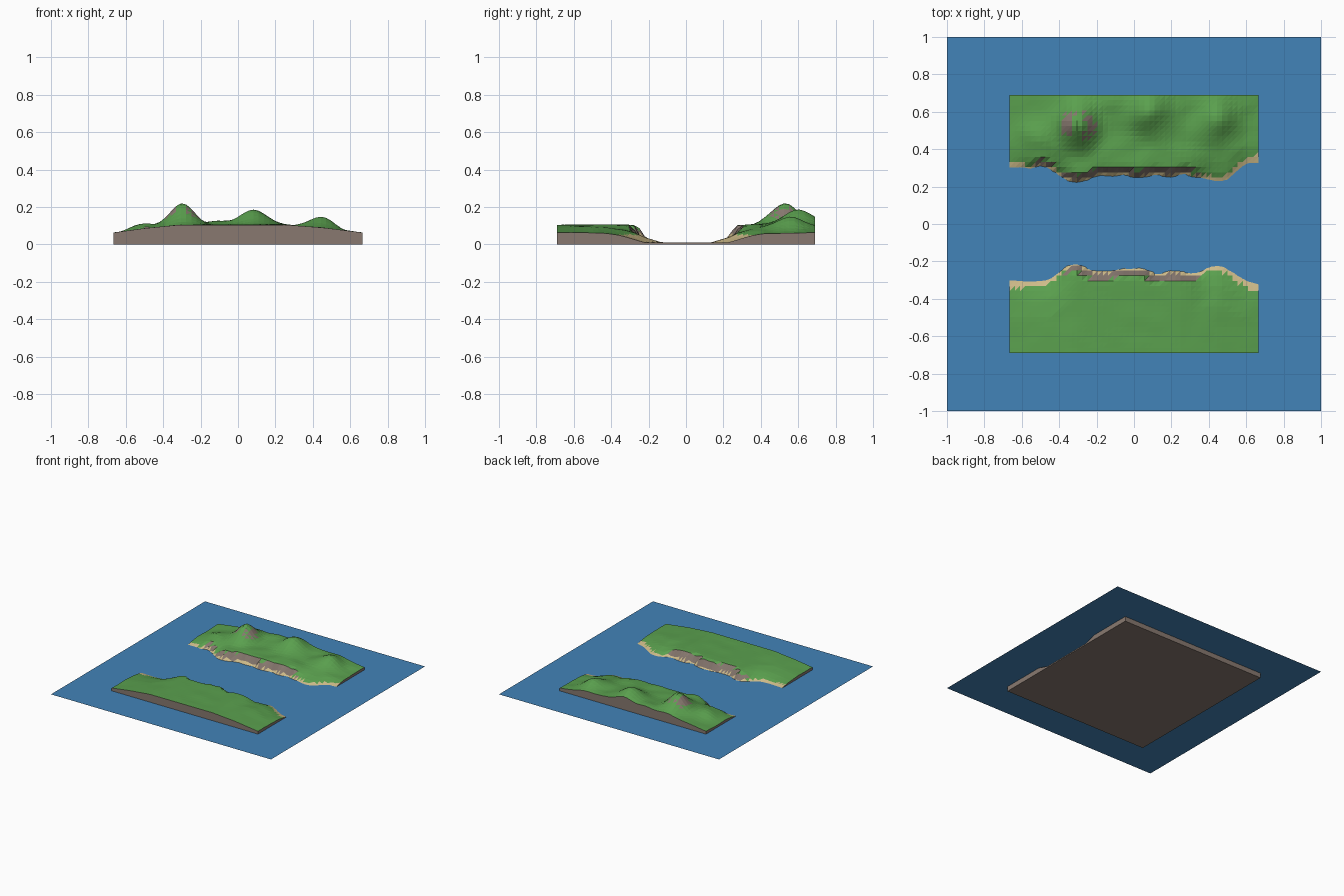
import bpy, bmesh, math
from mathutils import Vector, noise

if "Cube" in bpy.data.objects:
    bpy.data.objects.remove(bpy.data.objects["Cube"])

WATER_Z, BED_Z = 0.04, 0.01
HX, HY, NX, NY = 0.665, 0.69, 48, 50


def lin(c):
    return tuple((v / 12.92 if v < 0.04045 else ((v + 0.055) / 1.055) ** 2.4) for v in c) + (1.0,)


def material(name, r, g, b):
    m = bpy.data.materials.new(name)
    m.diffuse_color = lin((r / 255, g / 255, b / 255))
    m.use_nodes = True
    m.node_tree.nodes["Principled BSDF"].inputs["Base Color"].default_value = m.diffuse_color
    return m


grass = material("grass green", 90, 160, 78)
rock = material("rock brown", 136, 121, 112)
sand = material("beach sand", 206, 187, 137)
water = material("water blue", 66, 131, 184)


def lerp(pts, x):
    """Piecewise linear curve through (x, value) points."""
    if x <= pts[0][0]:
        return pts[0][1]
    for (x0, v0), (x1, v1) in zip(pts, pts[1:]):
        if x <= x1:
            return v0 + (v1 - v0) * (x - x0) / (x1 - x0)
    return pts[-1][1]


def smooth(a, b, x):
    t = min(max((x - a) / (b - a), 0), 1)
    return t * t * (3 - 2 * t)


# distance of the two shorelines from the channel centre
NORTH = [(-.667, .30), (-.6, .305), (-.55, .295), (-.5, .31), (-.45, .30), (-.4, .265), (-.35, .235),
         (-.31, .22), (-.28, .235), (-.17, .262), (-.05, .26), (0, .248), (.05, .25), (.12, .265),
         (.2, .25), (.27, .267), (.35, .25), (.46, .23), (.5, .24), (.55, .285), (.6, .325), (.667, .325)]
SOUTH = [(-.667, .30), (-.55, .31), (-.45, .30), (-.4, .26), (-.35, .22), (-.31, .21), (-.25, .24),
         (-.15, .26), (-.05, .24), (.05, .245), (.12, .27), (.2, .25), (.28, .268), (.35, .26),
         (.4, .233), (.46, .225), (.5, .245), (.6, .305), (.667, .322)]
# height of the land along the channel
PLATEAU = [(-.667, .063), (-.5, .086), (-.32, .104), (.25, .105), (.45, .09), (.667, .063)]
# bank cross-sections: -1 is the channel bed, 0 the waterline, 1 the plateau
CLIFF = [(-.05, -1), (0, 0), (.012, .15), (.038, .95), (.06, 1)]
BEACH = [(-.10, -1), (0, 0), (.04, .42), (.1, .75), (.2, 1)]
# hills: x, y, height, spread in x, spread in y
HILLS = [(-.30, .53, .115, .085, .11), (.08, .60, .083, .095, .11), (.44, .56, .058, .085, .10),
         (-.52, .47, .018, .10, .08), (-.11, .66, .02, .08, .09)]


def height(x, y):
    north = y > 0
    d = abs(y) - lerp(NORTH if north else SOUTH, x)
    cliff = 1 - smooth(.28, .42, abs(x))
    plateau = lerp(PLATEAU, x)
    if north:
        knoll = math.exp(-((x + .50) / .09) ** 2)
        cliff = max(cliff, .9 * knoll)
        plateau += .012 * knoll * math.exp(-((y - .38) / .08) ** 2)
    d += .012 * cliff * noise.noise(Vector((x * 14, y * 5, 3.1)))
    p = cliff * lerp(CLIFF, d) + (1 - cliff) * lerp(BEACH, d)
    if p < 0:
        return WATER_Z + p * (WATER_Z - BED_Z)
    z = WATER_Z + p * (plateau - WATER_Z)
    inland = smooth(.03, .15, d)
    if north:
        for hx, hy, h, sx, sy in HILLS:
            z += inland * h * math.exp(-((x - hx) / sx) ** 2 - ((y - hy) / sy) ** 2)
    rough = .010 if north else .003
    return z + inland * rough * noise.noise(Vector((x * 9, y * 9, .7))) * smooth(.69, .60, abs(y))


def add_object(name, bm, mats):
    me = bpy.data.meshes.new(name)
    bm.to_mesh(me)
    bm.free()
    for m in mats:
        me.materials.append(m)
    ob = bpy.data.objects.new(name, me)
    bpy.context.collection.objects.link(ob)


# two hilly banks and the channel bed, as one faceted block
bm = bmesh.new()
grid = [[bm.verts.new((x, y, height(x, y)))
         for x in (HX * (2 * i / NX - 1) for i in range(NX + 1))]
        for y in (HY * (2 * j / NY - 1) for j in range(NY + 1))]
for j in range(NY):
    for i in range(NX):
        a, b, c, d = grid[j][i], grid[j][i + 1], grid[j + 1][i + 1], grid[j + 1][i]
        bm.faces.new((a, b, c))
        bm.faces.new((a, c, d))
bm.normal_update()
# grass on top, rock on steep faces, sand near the water
for f in bm.faces:
    z = f.calc_center_median().z
    if z < .051:
        f.material_index = 2
    elif f.normal.z < .72:
        f.material_index = 1
# cut rock sides and flat underside
rim = [e for e in bm.edges if e.is_boundary]
ext = bmesh.ops.extrude_edge_only(bm, edges=rim)["geom"]
for g in ext:
    if isinstance(g, bmesh.types.BMVert):
        g.co.z = 0
    elif isinstance(g, bmesh.types.BMFace):
        g.material_index = 1
base = bmesh.ops.holes_fill(bm, edges=[e for e in bm.edges if e.is_boundary], sides=0)["faces"]
for f in base:
    f.material_index = 1
bmesh.ops.recalc_face_normals(bm, faces=bm.faces[:])
add_object("river_banks", bm, [grass, rock, sand])

# flat water sheet
bm = bmesh.new()
bmesh.ops.create_grid(bm, x_segments=1, y_segments=1, size=1)
bmesh.ops.translate(bm, verts=bm.verts[:], vec=(0, 0, WATER_Z))
add_object("water_surface", bm, [water])
